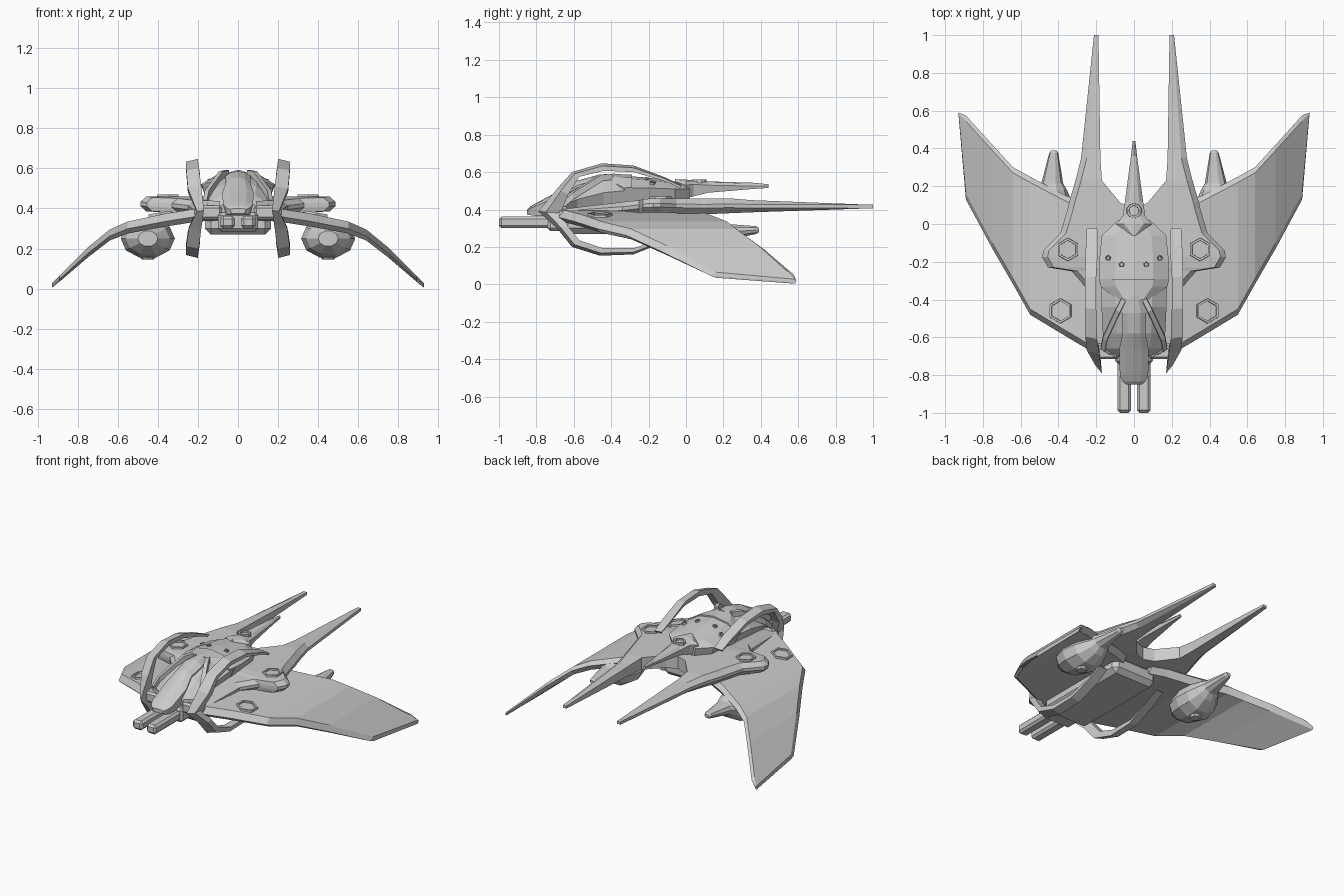
import bpy, bmesh, math
from mathutils import Matrix, Vector


def finish(name, bm, mirror=False):
    bmesh.ops.recalc_face_normals(bm, faces=bm.faces)
    me = bpy.data.meshes.new(name)
    bm.to_mesh(me)
    bm.free()
    ob = bpy.data.objects.new(name, me)
    bpy.context.collection.objects.link(ob)
    if mirror:
        m = ob.modifiers.new("mirror", 'MIRROR')
        m.use_mirror_merge = False
    return ob


def loft(name, rings, mirror=False):
    """Skin a list of equal-sized rings and cap both ends."""
    bm = bmesh.new()
    vs = [[bm.verts.new(p) for p in r] for r in rings]
    n = len(rings[0])
    for a, b in zip(vs, vs[1:]):
        for i in range(n):
            j = (i + 1) % n
            bm.faces.new((a[i], a[j], b[j], b[i]))
    bm.faces.new(vs[0])
    bm.faces.new(vs[-1])
    return finish(name, bm, mirror)


def hull_ring(y, w, zb, ze, zt):
    half = [(w * .8, zb), (w, ze), (w * .55, ze + (zt - ze) * .75)]
    pts = half + [(0, zt)] + [(-x, z) for x, z in reversed(half)]
    return [(x, y, z) for x, z in pts]


def hull(name, stations):
    return loft(name, [hull_ring(*s) for s in stations])


def box(name, x, y, z, bevel=0.0, mirror=False):
    c = [(x[0], z[0]), (x[1], z[0]), (x[1], z[1]), (x[0], z[1])]
    ob = loft(name, [[(a, yy, b) for a, b in c] for yy in y], mirror)
    if bevel:
        b = ob.modifiers.new("bevel", 'BEVEL')
        b.width, b.segments = bevel, 1
    return ob


def socket(name, loc, r, sides, tilt=0.0, mirror=True, rim=.012):
    """Raised polygonal rim with a sunken floor."""
    bm = bmesh.new()
    bmesh.ops.create_cone(bm, cap_ends=True, segments=sides, radius1=r, radius2=r * .93, depth=.03)
    top = [f for f in bm.faces if f.normal.z > .9]
    bmesh.ops.inset_region(bm, faces=top, thickness=rim, depth=0)
    bmesh.ops.inset_region(bm, faces=top, thickness=.001, depth=-.012)
    bm.transform(Matrix.Translation(loc) @ Matrix.Rotation(tilt, 4, 'Y'))
    return finish(name, bm, mirror)


# Drooping wings: x, leading y, trailing y, top z, thickness
wing = [(.10, -.71, .05, .40, .06), (.20, -.69, .09, .40, .065), (.36, -.595, .15, .375, .065),
        (.55, -.48, .25, .335, .06), (.64, -.32, .30, .295, .055), (.75, -.13, .42, .205, .05),
        (.89, .13, .575, .065, .03), (.928, .565, .59, .028, .024)]
rings = []
for x, a, b, z, t in wing:
    c = min(.03, (b - a) * .3)
    rings.append([(x, a, z - t * .6), (x, a + c, z), (x, b - c, z), (x, b, z - t * .4),
                  (x, b - c, z - t), (x, a + c, z - t)])
loft("wing", rings, True)

# Deck plate with the two long rear spikes: y, inner x, outer x, bottom z, top z
deck = [(1.0, .188, .212, .408, .425), (.35, .178, .28, .385, .45), (.23, .17, .31, .38, .46),
        (.11, .07, .345, .375, .46), (.085, 0, .35, .375, .46), (-.05, 0, .39, .38, .46),
        (-.14, 0, .48, .385, .46), (-.175, 0, .487, .385, .46), (-.23, 0, .455, .385, .455),
        (-.25, 0, .33, .38, .45), (-.34, 0, .25, .37, .44), (-.68, 0, .215, .36, .40)]
rings = []
for y, a, b, z0, z1 in deck:
    c = min(.03, (b - a) * .3)
    zm = (z0 + z1) / 2
    rings.append([(a, y, z0), (a, y, z1), (b - c, y, z1), (b, y, zm + .01), (b, y, zm - .01), (b - c, y, z0)])
loft("spike_deck", rings, True)

# Curved guard blades: outer y z, inner y z, inner x, outer x
blade = [(-.02, .53, -.03, .515, .195, .25), (-.12, .575, -.11, .55, .19, .255),
         (-.28, .635, -.28, .60, .20, .26), (-.45, .647, -.44, .607, .20, .26),
         (-.61, .60, -.57, .575, .195, .258), (-.69, .51, -.63, .48, .183, .25),
         (-.79, .39, -.67, .38, .17, .205), (-.69, .30, -.63, .31, .183, .245),
         (-.61, .20, -.57, .235, .195, .258), (-.46, .153, -.45, .195, .20, .26),
         (-.28, .16, -.28, .193, .20, .26), (-.12, .225, -.11, .25, .19, .255),
         (-.02, .275, -.03, .29, .195, .25)]
rings = []
for yo, zo, yi, zi, xi, xo in blade:
    rings.append([(xi, yo, zo), (xo, yo * .65 + yi * .35, zo * .65 + zi * .35), (xo, yi, zi), (xi + .01, yi, zi)])
loft("guard_blade", rings, True)

# Engine pods: y, centre x, centre z, radius x, radius z
pod = [(-.13, .45, .25, .05, .04), (-.07, .45, .25, .11, .08), (.02, .45, .25, .135, .10),
       (.11, .445, .255, .12, .095), (.18, .435, .27, .08, .07), (.215, .433, .28, .058, .045),
       (.375, .425, .29, .024, .022), (.39, .425, .29, .014, .012)]
N = 10
rings = [[(cx + rx * math.cos(i * math.tau / N), y, cz + rz * math.sin(i * math.tau / N)) for i in range(N)]
         for y, cx, cz, rx, rz in pod]
loft("engine_pod", rings, True)
bm = bmesh.new()
bmesh.ops.create_cone(bm, cap_ends=True, segments=8, radius1=.03, radius2=.045, depth=.02,
                      matrix=Matrix.Translation((.45, .04, .156)))
finish("pod_port", bm, True)

# Upper hull, stepped collar, nose and tail spike: y, half width, bottom z, edge z, top z
hull("rear_hull", [(.02, .085, .43, .51, .54), (-.06, .17, .43, .51, .55), (-.20, .185, .43, .515, .57),
                   (-.30, .185, .43, .515, .578)])
hull("front_hull", [(-.28, .175, .42, .505, .567), (-.44, .172, .42, .49, .575), (-.58, .165, .41, .455, .53),
                    (-.66, .155, .39, .42, .48), (-.70, .11, .38, .40, .44)])
hull("collar", [(-.29, .186, .44, .52, .587), (-.33, .178, .44, .515, .588), (-.40, .09, .44, .55, .59)])
hull("nose", [(-.38, .035, .46, .575, .592), (-.47, .065, .42, .56, .585), (-.58, .06, .38, .53, .555),
              (-.66, .078, .37, .48, .51), (-.80, .075, .365, .42, .435), (-.835, .06, .37, .405, .415),
              (-.85, .04, .375, .395, .40)])
hull("tail_spike", [(.44, .007, .515, .525, .535), (.36, .016, .51, .525, .543), (.12, .048, .49, .53, .55),
                    (.04, .06, .47, .535, .555), (0, .095, .46, .53, .56), (-.06, .01, .46, .55, .562)])

# Canopy side ribs running from the collar to the front corners
rib = [(.055, -.40, .585), (.085, -.46, .58), (.155, -.61, .485), (.165, -.67, .435), (.10, -.70, .43)]
rings = []
for i, p in enumerate(rib):
    x, y, z = p
    rings.append([(x - .012, y - .01, z - .03), (x + .012, y + .01, z - .03),
                  (x + .01, y + .008, z + .006), (x - .01, y - .008, z + .006)])
loft("canopy_rib", rings, True)

# Belly, brackets and twin cannons
box("belly", (-.165, .165), (-.66, .02), (.27, .39), .03)
box("belly_keel", (-.10, .10), (-.74, -.30), (.285, .38), .015)
box("front_bracket", (.08, .20), (-.715, -.63), (.345, .415), .012, True)
box("twin_cannon", (.015, .087), (-1.0, -.60), (.30, .362), .014, True)

# Sockets on deck, wings, hull and tail spike
socket("deck_socket", (.35, -.135, .455), .065, 6)
socket("wing_socket", (.388, -.46, .365), .07, 6, .17)
socket("inner_stud", (.065, -.215, .556), .017, 5, .12, True, .005)
socket("outer_stud", (.135, -.18, .535), .017, 5, .35, True, .005)
socket("tail_ring", (0, .07, .546), .042, 10, 0, False, .012)
